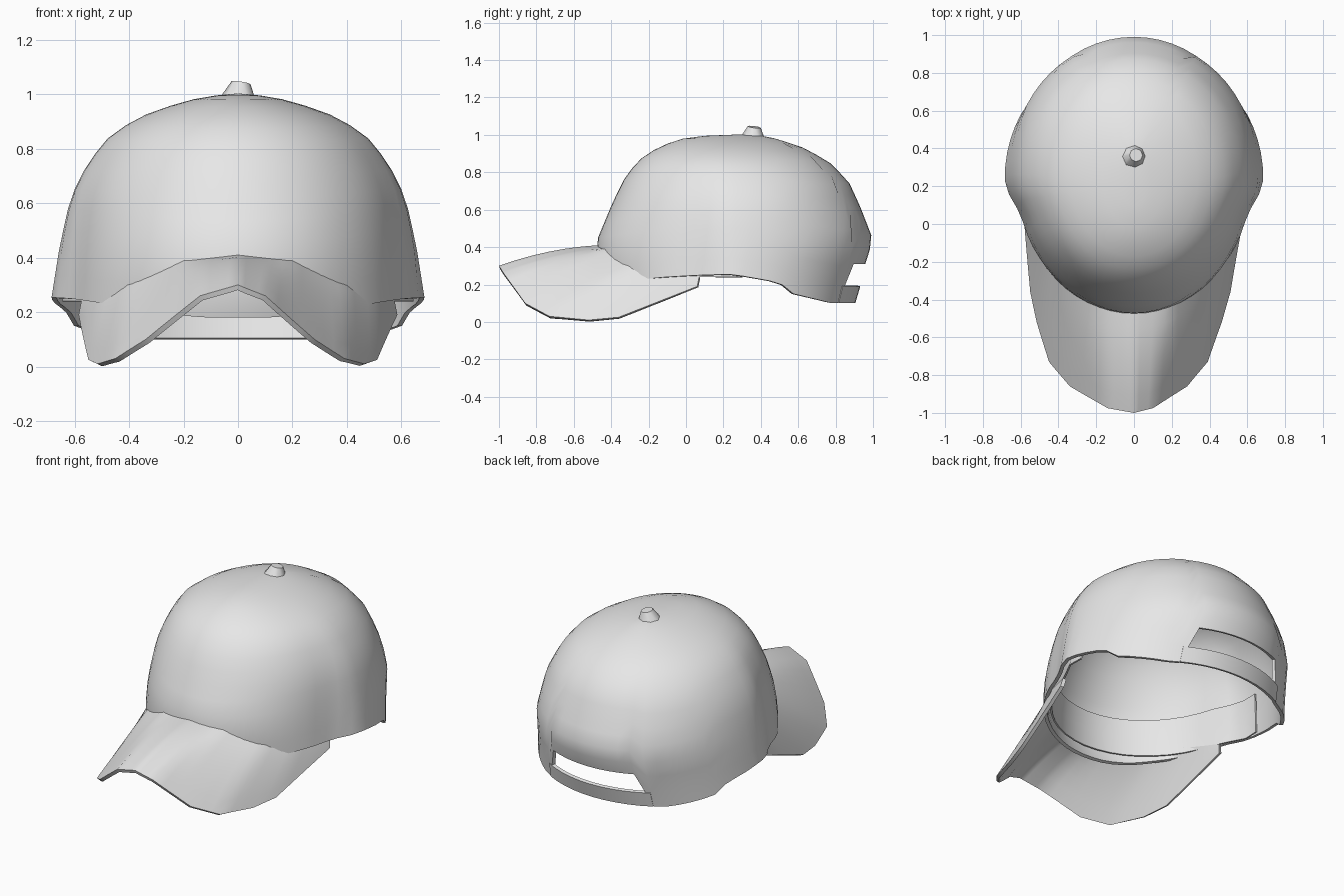
import bpy, bmesh, math
from mathutils import Vector

cube = bpy.data.objects.get("Cube")
if cube:
    bpy.data.objects.remove(cube)

cloth = bpy.data.materials.new("light_grey_cloth")
cloth.use_nodes = True
cloth.diffuse_color = (0.8, 0.8, 0.8, 1)
cloth.node_tree.nodes["Principled BSDF"].inputs["Base Color"].default_value = (0.8, 0.8, 0.8, 1)


def lookup(table, t):
    """Interpolate the rows of a table whose first column is the key."""
    if t <= table[0][0]:
        return table[0][1:]
    for a, b in zip(table, table[1:]):
        if t <= b[0]:
            k = (t - a[0]) / (b[0] - a[0])
            return [p + (q - p) * k for p, q in zip(a[1:], b[1:])]
    return table[-1][1:]


def finish(obj):
    """Apply modifiers, set the material and the shading."""
    bpy.ops.object.select_all(action='DESELECT')
    obj.select_set(True)
    bpy.context.view_layer.objects.active = obj
    for m in list(obj.modifiers):
        bpy.ops.object.modifier_apply(modifier=m.name)
    obj.data.materials.clear()
    obj.data.materials.append(cloth)
    bpy.ops.object.shade_smooth_by_angle(angle=math.radians(50))


def grid_object(name, rows, closed=False, tip=None, thickness=0.02):
    """Skin rows of points, then give the sheet some thickness."""
    bm = bmesh.new()
    vs = [[bm.verts.new(p) for p in row] for row in rows]
    n = len(rows[0])
    for lo, hi in zip(vs, vs[1:]):
        for i in range(n if closed else n - 1):
            j = (i + 1) % n
            bm.faces.new((lo[i], lo[j], hi[j], hi[i]))
    if tip:
        top = bm.verts.new(tip)
        for i in range(n):
            bm.faces.new((vs[-1][i], vs[-1][(i + 1) % n], top))
    mesh = bpy.data.meshes.new(name)
    bm.to_mesh(mesh)
    bm.free()
    obj = bpy.data.objects.new(name, mesh)
    bpy.context.collection.objects.link(obj)
    solid = obj.modifiers.new("thickness", 'SOLIDIFY')
    solid.thickness = thickness
    solid.offset = -1
    finish(obj)


# Crown: height, front y, back y, half width
CROWN = [(0.10, -0.42, 0.90, 0.70), (0.25, -0.48, 0.94, 0.685),
         (0.44, -0.475, 1.00, 0.655), (0.62, -0.40, 0.93, 0.615),
         (0.75, -0.34, 0.87, 0.55), (0.86, -0.26, 0.76, 0.46),
         (0.94, -0.14, 0.61, 0.31), (0.985, 0.0, 0.46, 0.15),
         (1.0, 0.15, 0.38, 0.05)]
# Lower edge: y, height
RIM = [(-0.45, 0.18), (-0.3, 0.22), (-0.1, 0.24), (0.08, 0.25), (0.25, 0.255),
       (0.5, 0.21), (0.58, 0.15), (0.8, 0.1)]


def crown_point(a, z):
    """Point on the crown at angle a from the back, at height z."""
    front, back, half = lookup(CROWN, z)
    y = (front + back) / 2 + (back - front) / 2 * math.cos(a)
    # The front panel sits inside the side panels, most of all low down
    tuck = 1 - 0.13 * (1 - z) * min(1, max(0, (0.2 - y) / 0.15))
    return Vector((-half * tuck * math.sin(a), y, z))


COLS, LEVELS = 60, 14
SLOT_EDGE = 27
columns = []
for c in range(COLS):
    a = 2 * math.pi * c / COLS
    rim = lookup(RIM, crown_point(a, 0.2).y)[0]
    if math.cos(a) > math.cos(math.radians(SLOT_EDGE)):
        rim = 0.31
    columns.append([crown_point(a, rim + (1 - rim) * math.sin(math.pi / 2 * s / LEVELS))
                    for s in range(LEVELS)])
rows = [[col[s] for col in columns] for s in range(LEVELS)]
grid_object("crown", rows, closed=True, tip=(0, 0.3, 1.003))

# Adjusting strap below the back opening
angles = [math.radians(d) for d in range(-30, 31, 6)]
strap = []
for z, follow in ((0.1, 0.12), (0.19, 0.22)):
    strap.append([Vector((p.x, p.y, z)) for p in (crown_point(a, follow) for a in angles)])
grid_object("back_strap", strap)

# Brim: one side from centre to corner, outer edge and seam
OUTER = [(0, 0, -1, 0.30), (0.2, 0.12, -0.975, 0.26), (0.4, 0.31, -0.86, 0.10),
         (0.55, 0.42, -0.73, 0.03), (0.7, 0.49, -0.52, 0.01),
         (0.8, 0.53, -0.36, 0.025), (1, 0.585, 0.06, 0.19)]
SEAM = [(0, 0, -0.47, 0.41), (0.3, 0.2, -0.43, 0.39), (0.6, 0.4, -0.27, 0.32),
        (0.8, 0.5, -0.12, 0.275), (1, 0.575, 0.07, 0.24)]
SPAN, DEPTH = 20, 6
brim = []
for d in range(DEPTH + 1):
    k = d / DEPTH
    row = []
    for i in range(SPAN, -SPAN - 1, -1):
        t = abs(i) / SPAN
        p = Vector(lookup(SEAM, t)).lerp(Vector(lookup(OUTER, t)), k)
        p.z += 0.08 * k * (1 - k) * (1 - t)
        if i < 0:
            p.x = -p.x
        # The outer edge is bent a little to one side
        p.x -= 0.12 * k * t * (1 - t)
        row.append(p)
    brim.append(row)
grid_object("brim", brim)

# Sweatband lining the front half of the crown
band_angles = [math.radians(d) for d in range(84, 277, 8)]
band = []
for z in (0.24, 0.35, 0.46):
    band.append([Vector((p.x * 0.94, 0.25 + (p.y - 0.25) * 0.94, z))
                 for p in (crown_point(a, z) for a in band_angles)])
grid_object("sweatband", band, thickness=0.01)

# Top button
bpy.ops.mesh.primitive_cone_add(vertices=8, radius1=0.075, radius2=0.035, depth=0.08,
                                location=(0.005, 0.36, 1.003), rotation=(-0.12, 0.15, 0))
button = bpy.context.object
button.name = "top_button"
finish(button)
